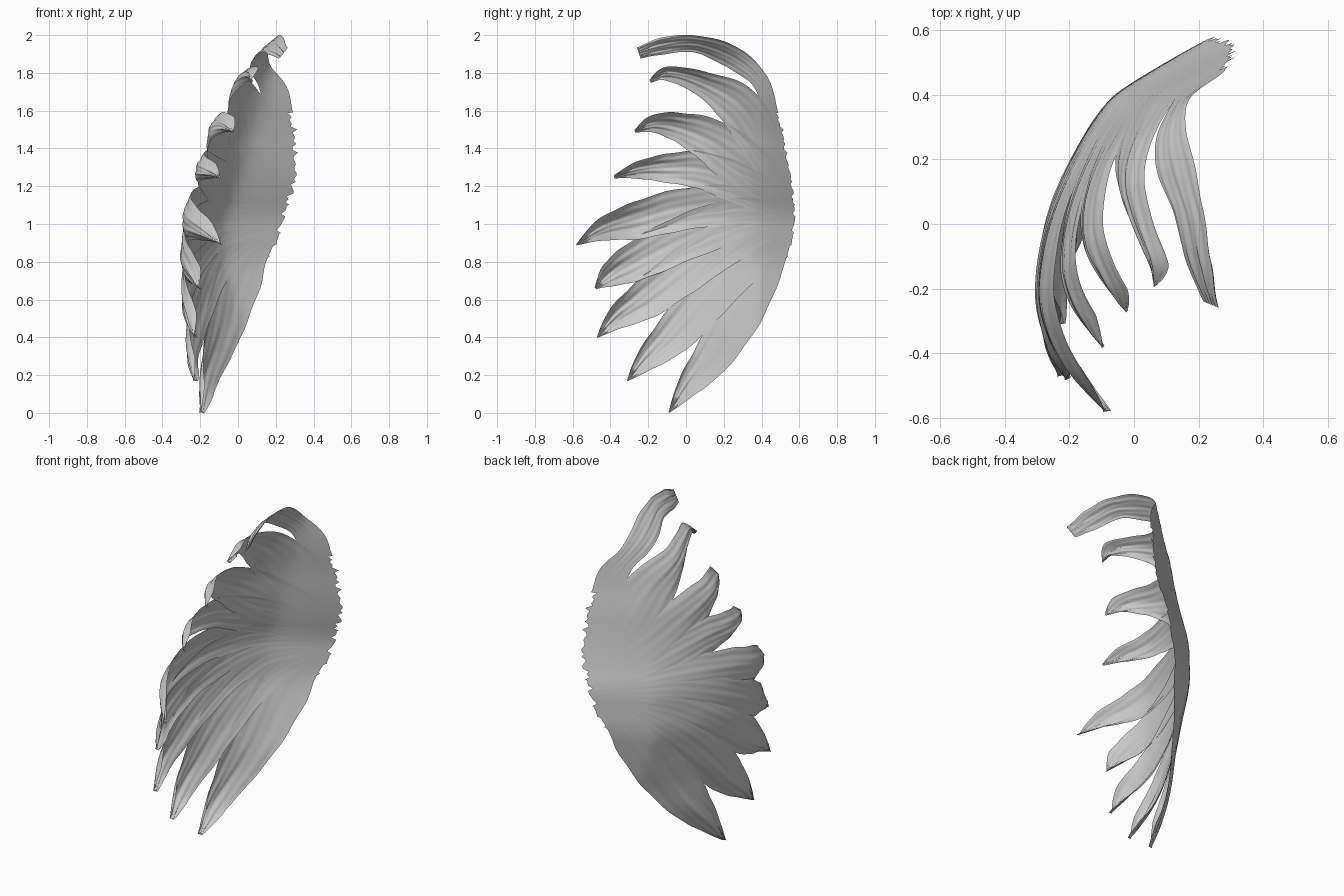
import bpy, math, random
from mathutils import Vector

random.seed(4)


def spline(pts, t):
    """Catmull-Rom through tuples, t in 0..1."""
    n = len(pts) - 1
    f = min(max(t, 0), 1) * n
    i = min(int(f), n - 1)
    f -= i
    p = [Vector(pts[min(max(i + k, 0), n)]) for k in (-1, 0, 1, 2)]
    return 0.5 * (2 * p[1] + (p[2] - p[0]) * f
                  + (2 * p[0] - 5 * p[1] + 4 * p[2] - p[3]) * f * f
                  + (3 * p[1] - p[0] - 3 * p[2] + p[3]) * f ** 3)


# Bowed shell: height, deepest y, x there, curvature behind, curvature in front
SHELL = [(0.0, -0.20, -0.20, 0.8, 0.8), (0.4, -0.25, -0.28, 0.80, 1.0),
         (0.8, -0.20, -0.30, 0.63, 1.4), (1.05, -0.20, -0.29, 0.62, 1.6),
         (1.5, -0.05, -0.155, 1.13, 2.9), (1.74, 0.08, -0.02, 1.65, 0.9),
         (1.9, 0.10, 0.085, 1.2, 1.25), (2.02, 0.10, 0.25, 0.4, 0.8),
         (2.1, 0.10, 0.34, 0.2, 0.8)]


def row_x(y, z):
    for a, b in zip(SHELL, SHELL[1:]):
        if z <= b[0] or b is SHELL[-1]:
            f = min(max((z - a[0]) / (b[0] - a[0]), 0), 1)
            yc, x0, kp, kn = [p + (q - p) * f for p, q in zip(a[1:], b[1:])]
            return x0 + (kp if y > yc else kn) * (y - yc) ** 2


def shell_x(y, z):
    """Averaged over height to soften creases, plus the flared root."""
    x = sum(row_x(y, z + k * 0.03) for k in (-2, -1, 0, 1, 2)) / 5
    d = y - 0.40
    return x + 0.43 * (d + math.sqrt(d * d + 0.0008)) 


def sheet(name, func, nu, nv):
    """Smooth sheet from func(u, v), u in 0..1, v in -1..1."""
    verts = [func(i / nu, 2 * j / nv - 1) for i in range(nu + 1) for j in range(nv + 1)]
    w = nv + 1
    faces = [(i * w + j, i * w + j + 1, (i + 1) * w + j + 1, (i + 1) * w + j)
             for i in range(nu) for j in range(nv)]
    me = bpy.data.meshes.new(name)
    me.from_pydata(verts, [], faces)
    me.polygons.foreach_set("use_smooth", [True] * len(faces))
    ob = bpy.data.objects.new(name, me)
    bpy.context.collection.objects.link(ob)
    return ob


def feather(name, spine, cup):
    phase = random.uniform(0, 6)

    def f(u, v):
        y, z, w = spline(spine, u)
        a, b = spline(spine, u - 0.02), spline(spine, u + 0.02)
        d = Vector((b.y - a.y, a.x - b.x)).normalized()   # across the feather
        if d.y < 0:
            d = -d
        w = max(w, 0.001) * (1 + 0.02 * math.sin(u * 37 + phase))
        y, z = y + d.x * w * v, z + d.y * w * v
        fade = (1 - u) ** 1.7
        x = shell_x(y, z) + cup * 1.1 * fade * (v * v - 0.25) * min(1, u * 6)
        x -= 0.012 * v * fade                             # shingle tilt
        x += 0.006 * math.sin(v * 8 + u * 5 + phase) * min(1, u * 5) * fade
        x += 0.003 * math.sin(v * 17 - u * 7 + phase) * (1 - u)
        return (x, y, z)
    sheet(name, f, 60, 24)


# Feather spines from tip to root: (y, z, half width)
upper = [
    [(-.25, 1.905, .03), (-.12, 1.943, .045), (.05, 1.953, .045), (.24, 1.885, .06),
     (.39, 1.76, .045), (.455, 1.58, .035)],
    [(-.19, 1.755, .008), (-.10, 1.795, .037), (.08, 1.745, .065), (.28, 1.62, .115),
     (.41, 1.40, .10), (.50, 1.17, .05)],
    [(-.27, 1.49, .008), (-.17, 1.53, .048), (-.03, 1.51, .08), (.15, 1.43, .12),
     (.35, 1.27, .13), (.52, 1.09, .06)],
    [(-.38, 1.25, .008), (-.25, 1.285, .047), (-.08, 1.295, .08), (.10, 1.28, .10),
     (.35, 1.18, .10), (.55, 1.06, .05)]]
lower = [
    [(-.58, .89, .003), (-.44, .97, .06), (-.25, 1.02, .10), (0, 1.08, .11),
     (.3, 1.1, .10), (.56, 1.05, .05)],
    [(-.48, .66, .006), (-.39, .735, .07), (-.25, .81, .105), (0, .93, .12),
     (.3, 1.03, .11), (.56, 1.03, .05)],
    [(-.47, .40, .003), (-.36, .505, .063), (-.2, .61, .105), (.03, .78, .12),
     (.3, .95, .11), (.55, 1.02, .05)],
    [(-.31, .17, .003), (-.21, .28, .06), (-.06, .42, .105), (.13, .63, .12),
     (.35, .83, .10), (.54, .99, .05)],
    [(-.09, .002, .003), (.01, .14, .06), (.14, .30, .10), (.29, .53, .115),
     (.42, .76, .09), (.52, .95, .045)]]
for i, s in enumerate(upper):
    feather(f"upper_feather_{i + 1}", s, 0.0 if i == 0 else 0.05)
for i, s in enumerate(lower):
    feather(f"lower_feather_{i + 1}", s, 0.055)

# Root panel with a ragged rear edge
EDGE = [(.54, .82), (.575, 1.04), (.55, 1.27), (.51, 1.50), (.435, 1.73)]
ragged = [random.uniform(-.012, .006) for _ in range(61)]


def root(u, v):
    y, z = spline(EDGE, u)
    k = (v + 1) / 2
    y += -0.2 * (1 - k) * (0.12 + 0.88 * math.sin(math.pi * u)) + ragged[round(u * 60)] * k ** 6
    return (shell_x(y, z), y, z)


sheet("root_panel", root, 60, 12)
